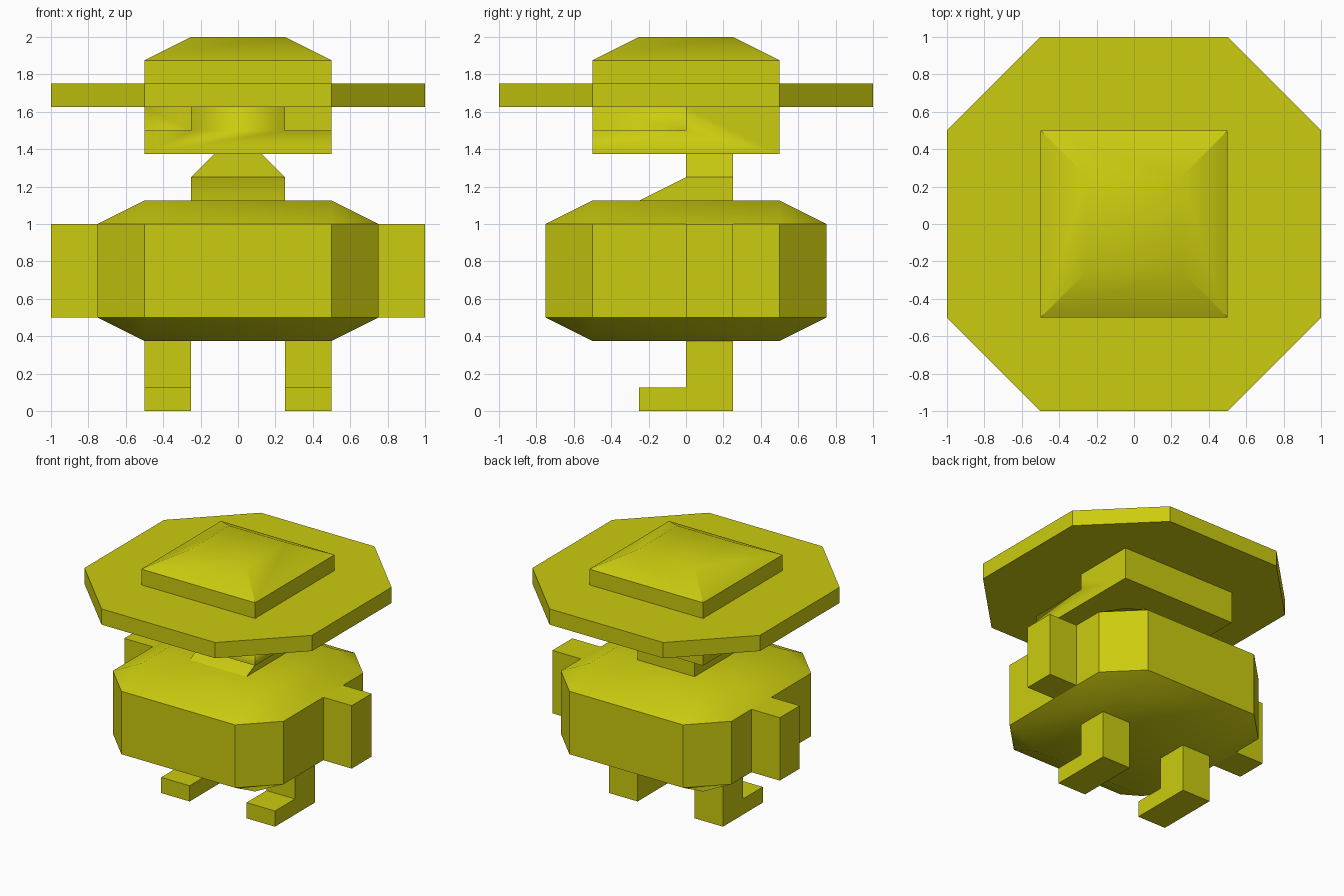
import bpy
import bmesh
import math

default_cube = bpy.data.objects.get("Cube")
if default_cube:
    bpy.data.objects.remove(default_cube, do_unlink=True)

# One colour for the whole figure
YELLOW = (0.6, 0.6, 0.005, 1.0)
yellow = bpy.data.materials.new("mustard_yellow")
yellow.use_nodes = True
yellow.diffuse_color = YELLOW
yellow.node_tree.nodes["Principled BSDF"].inputs["Base Color"].default_value = YELLOW


def finish(name, bm):
    """Turn a bmesh into a coloured object, smooth over shallow angles."""
    bmesh.ops.recalc_face_normals(bm, faces=bm.faces[:])
    mesh = bpy.data.meshes.new(name)
    bm.to_mesh(mesh)
    bm.free()
    mesh.materials.append(yellow)
    obj = bpy.data.objects.new(name, mesh)
    bpy.context.collection.objects.link(obj)
    bpy.ops.object.select_all(action='DESELECT')
    obj.select_set(True)
    bpy.context.view_layer.objects.active = obj
    bpy.ops.object.shade_smooth_by_angle(angle=math.radians(30))
    return obj


def prism(name, profile, x0, x1):
    """Extrude a (y, z) side profile from x0 to x1."""
    bm = bmesh.new()
    face = bm.faces.new([bm.verts.new((x0, y, z)) for y, z in profile])
    ext = bmesh.ops.extrude_face_region(bm, geom=[face])
    verts = [g for g in ext["geom"] if isinstance(g, bmesh.types.BMVert)]
    bmesh.ops.translate(bm, vec=(x1 - x0, 0, 0), verts=verts)
    return finish(name, bm)


def box(name, x0, x1, y0, y1, z0, z1):
    return prism(name, [(y0, z0), (y1, z0), (y1, z1), (y0, z1)], x0, x1)


def hull(name, points):
    """Convex solid around points, with flat regions merged to single faces."""
    bm = bmesh.new()
    for p in points:
        bm.verts.new(p)
    bmesh.ops.convex_hull(bm, input=bm.verts[:])
    bmesh.ops.dissolve_limit(bm, angle_limit=0.01, verts=bm.verts[:], edges=bm.edges[:])
    return finish(name, bm)


def square(r, z):
    return [(sx * r, sy * r, z) for sx in (-1, 1) for sy in (-1, 1)]


def octagon(outer, inner, z):
    return [(sx * a, sy * b, z) for a, b in ((outer, inner), (inner, outer))
            for sx in (-1, 1) for sy in (-1, 1)]


# Body: chamfered barrel with sloping top and underside
hull("body", octagon(0.75, 0.5, 0.5) + octagon(0.75, 0.5, 1.0)
     + square(0.5, 0.375) + square(0.5, 1.125))

# Hat: wide brim and tapered crown
hull("hat_brim", octagon(1.0, 0.5, 1.625) + octagon(1.0, 0.5, 1.75))
hull("hat_crown", square(0.5, 1.75) + square(0.5, 1.875) + square(0.25, 2.0))

# Neck: forward-sloping collar and a narrowing upper part
prism("collar", [(-0.25, 1.125), (0.25, 1.125), (0.25, 1.25), (0, 1.25)], -0.25, 0.25)
hull("neck", [(s * w, y, z) for w, z in ((0.25, 1.25), (0.125, 1.375))
              for s in (-1, 1) for y in (0, 0.25)])

# Head: block with an eye notch cut from each upper front corner
head = box("head", -0.5, 0.5, -0.5, 0.5, 1.375, 1.625)
for s in (-1, 1):
    xa, xb = sorted((s * 0.25, s * 0.6))
    cutter = box("eye_cutter", xa, xb, -0.6, 0, 1.5, 1.7)
    cutter.hide_render = True
    notch = head.modifiers.new("eye_notch", 'BOOLEAN')
    notch.operation = 'DIFFERENCE'
    notch.solver = 'EXACT'
    notch.object = cutter
    bpy.context.view_layer.objects.active = head
    bpy.ops.object.modifier_move_to_index(modifier=notch.name, index=0)
    bpy.ops.object.modifier_apply(modifier=notch.name)
    bpy.data.objects.remove(cutter, do_unlink=True)

# Arms and L-shaped legs with feet, on both sides
LEG = [(-0.25, 0), (0.25, 0), (0.25, 0.375), (0, 0.375), (0, 0.125), (-0.25, 0.125)]
for side, s in (("left", 1), ("right", -1)):
    xa, xb = sorted((s * 0.75, s * 1.0))
    box(side + "_arm", xa, xb, 0, 0.25, 0.5, 1.0)
    xa, xb = sorted((s * 0.25, s * 0.5))
    prism(side + "_leg", LEG, xa, xb)
